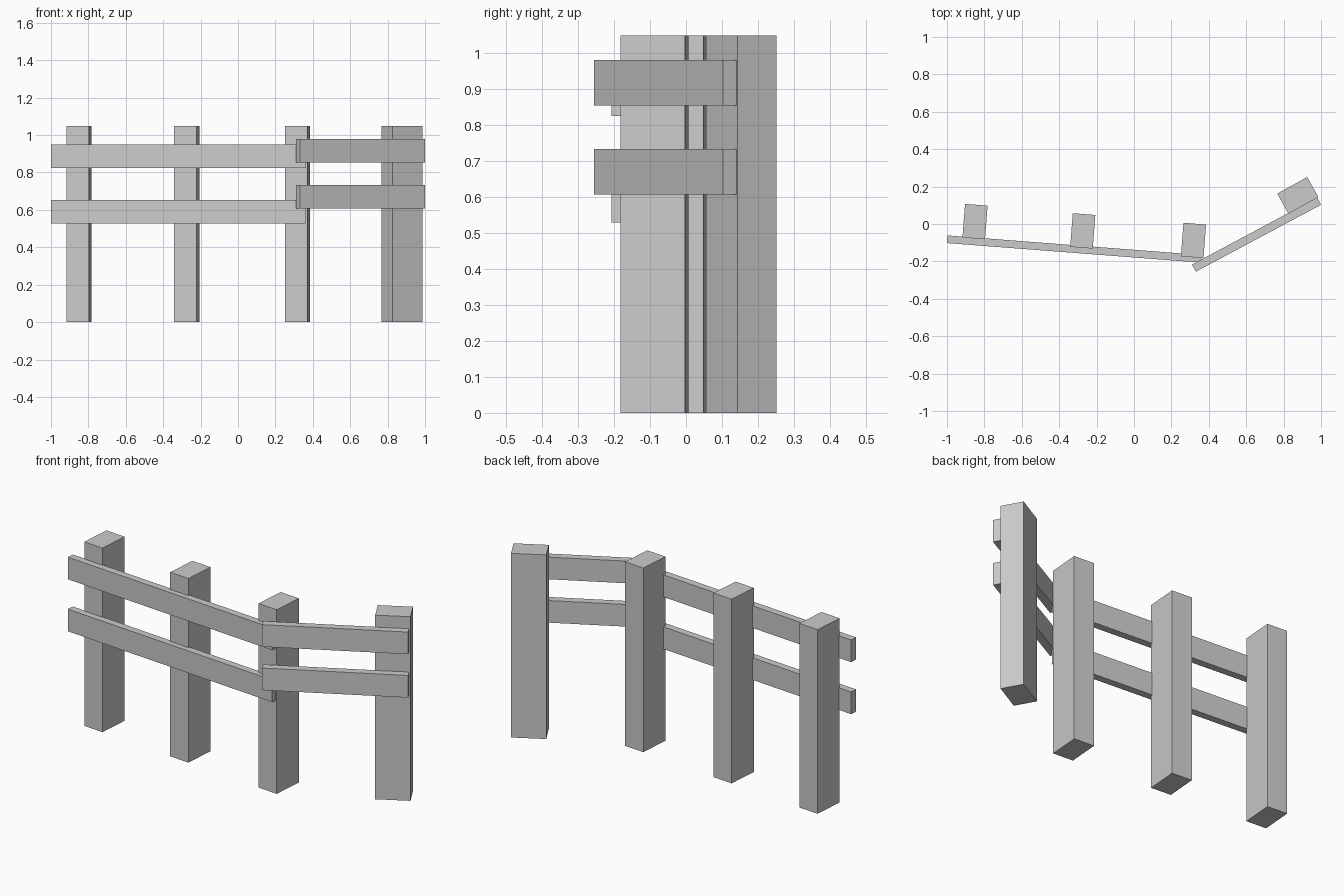
import bpy
from math import radians

if "Cube" in bpy.data.objects:
    bpy.data.objects.remove(bpy.data.objects["Cube"])


def box(name, center, size, angle):
    """Flat-faced box, turned about z by angle in degrees."""
    bpy.ops.mesh.primitive_cube_add(size=1, location=center,
                                    rotation=(0, 0, radians(angle)))
    ob = bpy.context.object
    ob.name = name
    ob.scale = size
    bpy.ops.object.transform_apply(location=False, rotation=False, scale=True)
    return ob


POST_H = 1.048
RAIL_H = 0.126
LONG_ANGLE = -4.4
SHORT_ANGLE = 28.1

# Posts along the long run
for i, (x, y) in enumerate([(-0.85, 0.013), (-0.274, -0.037), (0.318, -0.088)], 1):
    box(f"long_run_post_{i}", (x, y, POST_H / 2), (0.121, 0.18, POST_H), LONG_ANGLE)

# End post of the angled run, wide side facing the rails
box("end_post", (0.876, 0.153, POST_H / 2), (0.183, 0.123, POST_H), 29)

# Two rails on each run
for level, z_long, z_short in (("lower", 0.591, 0.670), ("upper", 0.887, 0.917)):
    box(f"long_{level}_rail", (-0.3185, -0.134, z_long),
        (1.364, 0.041, RAIL_H), LONG_ANGLE)
    box(f"short_{level}_rail", (0.655, -0.057, z_short),
        (0.759, 0.0434, RAIL_H), SHORT_ANGLE)
